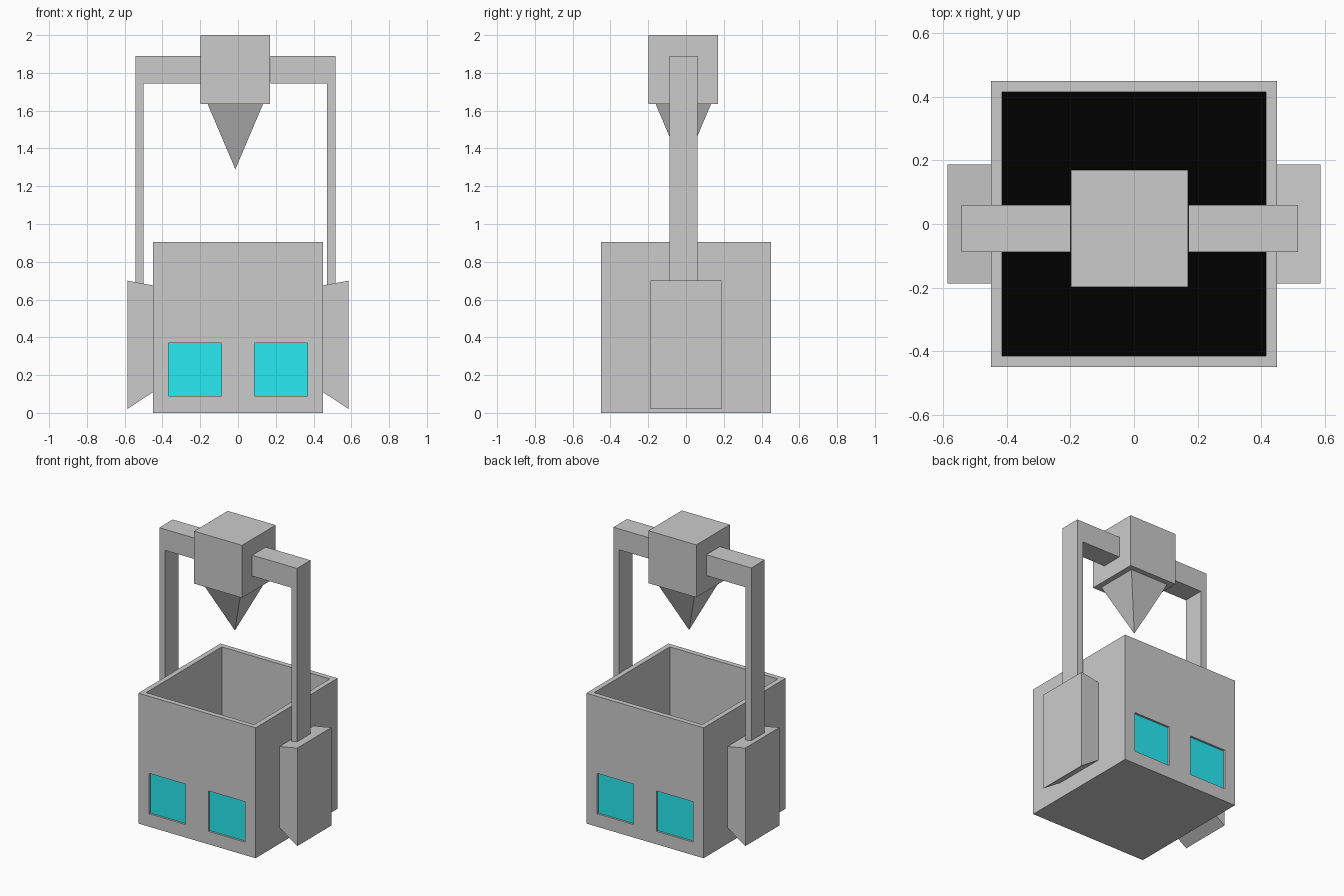
import bpy, bmesh
from mathutils import Vector

if "Cube" in bpy.data.objects:
    bpy.data.objects.remove(bpy.data.objects["Cube"])


def material(name, color):
    m = bpy.data.materials.new(name)
    m.diffuse_color = color
    m.use_nodes = True
    m.node_tree.nodes["Principled BSDF"].inputs["Base Color"].default_value = m.diffuse_color
    return m


def mesh_object(name, bm, *mats):
    bmesh.ops.recalc_face_normals(bm, faces=bm.faces)
    me = bpy.data.meshes.new(name)
    bm.to_mesh(me)
    bm.free()
    ob = bpy.data.objects.new(name, me)
    bpy.context.collection.objects.link(ob)
    for m in mats:
        me.materials.append(m)
    return ob


def add_box(bm, lo, hi):
    lo, hi = Vector(lo), Vector(hi)
    verts = bmesh.ops.create_cube(bm, size=1)["verts"]
    for v in verts:
        v.co = Vector(((lo[i] + hi[i]) / 2 + v.co[i] * (hi[i] - lo[i]) for i in range(3)))
    return verts


def prism(name, profile, y0, y1):
    """Extrude an x-z profile along y."""
    bm = bmesh.new()
    face = bm.faces.new([bm.verts.new((x, y0, z)) for x, z in profile])
    out = bmesh.ops.extrude_face_region(bm, geom=[face])["geom"]
    moved = [g for g in out if isinstance(g, bmesh.types.BMVert)]
    bmesh.ops.translate(bm, verts=moved, vec=(0, y1 - y0, 0))
    return mesh_object(name, bm)


grey = material("grey", (0.8, 0.8, 0.8, 1))
black = material("dark_floor", (0.0, 0.0, 0.0, 1))
cyan = material("cyan_glass", (0.02, 0.83, 0.9, 1))

# Open tank: inset the top face and push it down to form the cavity
H, W, FLOOR = 0.905, 0.45, 0.05
bm = bmesh.new()
add_box(bm, (-W, -W, 0), (W, W, H))
top = next(f for f in bm.faces if f.calc_center_median().z > H - 0.01)
bmesh.ops.inset_region(bm, faces=[top], thickness=0.05)
floor = bmesh.ops.extrude_discrete_faces(bm, faces=[top])["faces"][0]
bmesh.ops.translate(bm, verts=floor.verts, vec=(0, 0, FLOOR - H))
floor.material_index = 1
tank = mesh_object("tank", bm, grey, black)

# Recessed windows, two on the front and two on the back
DEPTH = 0.015
cut, panes = bmesh.new(), bmesh.new()
for side in (-1, 1):
    for cx in (-0.228, 0.228):
        ys = sorted((side * (W - DEPTH), side * (W + 0.05)))
        add_box(cut, (cx - 0.14, ys[0], 0.09), (cx + 0.14, ys[1], 0.37))
        y = side * (W - DEPTH + 0.001)
        panes.faces.new([panes.verts.new((cx + a * 0.14, y, 0.23 + b * 0.14))
                         for a, b in ((-1, -1), (1, -1), (1, 1), (-1, 1))])
cutter = mesh_object("window_cutter", cut, grey)
cutter.hide_render = True
cutter.hide_set(True)
mod = tank.modifiers.new("windows", "BOOLEAN")
mod.operation, mod.solver, mod.object = "DIFFERENCE", "EXACT", cutter
mesh_object("window_panes", panes, cyan)

# Side brackets and the arms that carry the drill head
CX, CY = -0.014, -0.014
for side, label in ((-1, "left"), (1, "right")):
    prism(f"{label}_bracket",
          [(side * x, z) for x, z in ((0.45, 0.11), (0.586, 0.02), (0.586, 0.70), (0.45, 0.675))],
          -0.187, 0.187)
    prism(f"{label}_arm",
          [(CX + side * x, z) for x, z in ((0.485, 0.66), (0.529, 0.66), (0.529, 1.89),
                                           (0.185, 1.89), (0.185, 1.745), (0.485, 1.745))],
          CY - 0.074, CY + 0.074)

# Drill head block
bm = bmesh.new()
add_box(bm, (CX - 0.184, CY - 0.184, 1.636), (CX + 0.184, CY + 0.184, 2.0))
mesh_object("drill_head", bm)

# Four-sided drill tip pointing down
bm = bmesh.new()
r = 0.147
base = [bm.verts.new((CX + a * r, CY + b * r, 1.636)) for a, b in ((-1, -1), (1, -1), (1, 1), (-1, 1))]
tip = bm.verts.new((CX, CY, 1.29))
for i in range(4):
    bm.faces.new((base[i], base[(i + 1) % 4], tip))
bm.faces.new(base)
mesh_object("drill_tip", bm)
